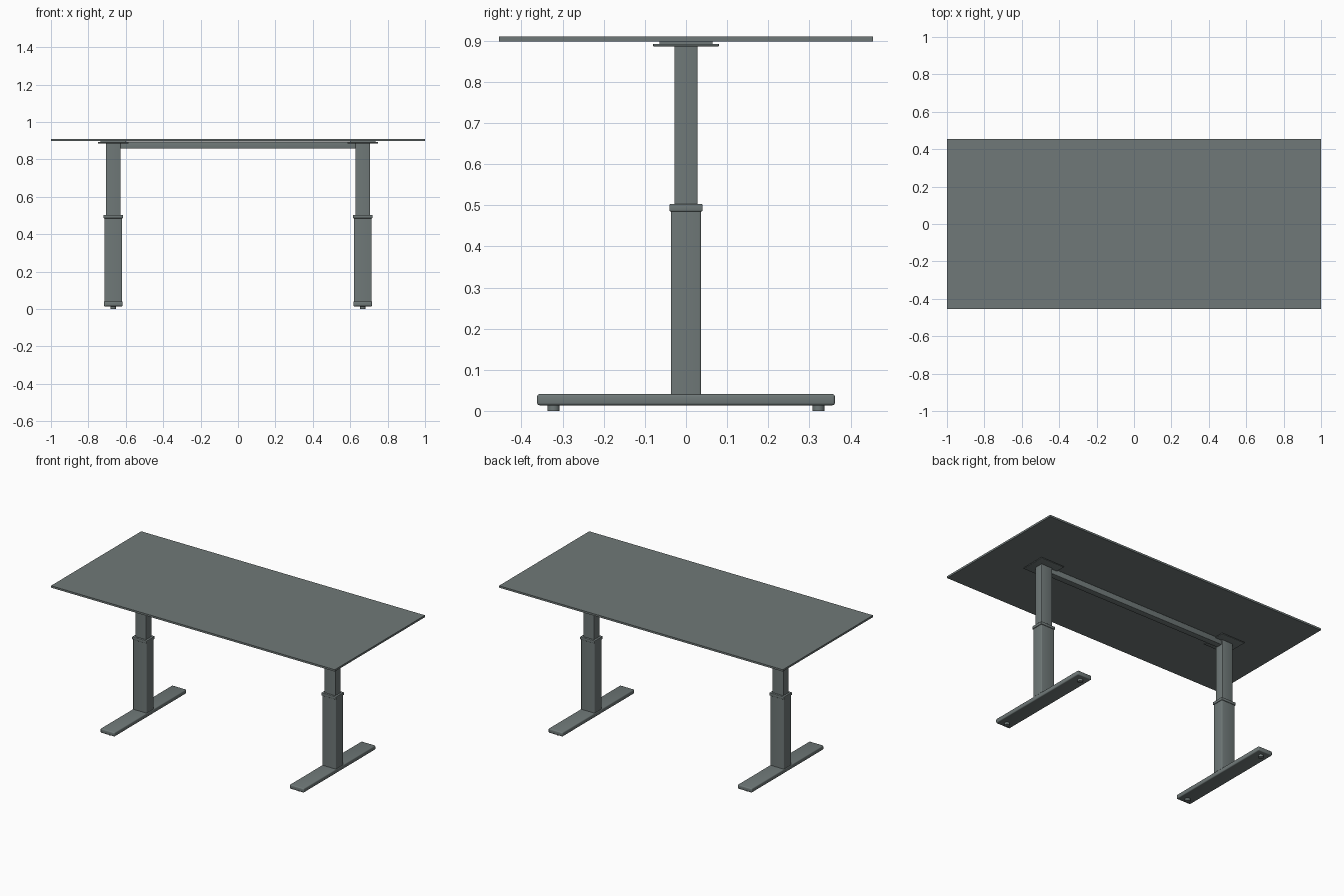
import bpy
import bmesh
from mathutils import Matrix

if "Cube" in bpy.data.objects:
    bpy.data.objects.remove(bpy.data.objects["Cube"])

grey = bpy.data.materials.new("slate grey")
grey.diffuse_color = (0.16, 0.19, 0.188, 1)
grey.use_nodes = True
grey.node_tree.nodes["Principled BSDF"].inputs["Base Color"].default_value = grey.diffuse_color


def finish(bm, name):
    mesh = bpy.data.meshes.new(name)
    bm.to_mesh(mesh)
    bm.free()
    mesh.materials.append(grey)
    obj = bpy.data.objects.new(name, mesh)
    bpy.context.collection.objects.link(obj)
    return obj


def box(name, x, width, depth, z0, z1, bevel=0.0, segments=3, upright=False):
    """Box centred on y = 0; bevels all edges, or only the upright ones."""
    bm = bmesh.new()
    bmesh.ops.create_cube(bm, size=1, matrix=Matrix.Translation((x, 0, (z0 + z1) / 2))
                          @ Matrix.Diagonal((width, depth, z1 - z0, 1)))
    if bevel:
        edges = [e for e in bm.edges if not upright
                 or abs(e.verts[0].co.z - e.verts[1].co.z) > 1e-5]
        bmesh.ops.bevel(bm, geom=edges, offset=bevel, segments=segments,
                        profile=0.5, affect='EDGES')
    obj = finish(bm, name)
    if bevel:
        bpy.ops.object.select_all(action='DESELECT')
        obj.select_set(True)
        bpy.context.view_layer.objects.active = obj
        bpy.ops.object.shade_smooth_by_angle(angle=0.6)
    return obj


def glide(name, x, y):
    bm = bmesh.new()
    bmesh.ops.create_cone(bm, cap_ends=True, segments=24, radius1=0.015, radius2=0.015,
                          depth=0.016, matrix=Matrix.Translation((x, y, 0.008)))
    obj = finish(bm, name)
    for p in obj.data.polygons:
        p.use_smooth = abs(p.normal.z) < 0.5
    for e in obj.data.edges:
        a, b = (obj.data.vertices[i].co.z for i in e.vertices)
        e.use_edge_sharp = abs(a - b) < 1e-5


# Worktop and the rail under it
box("worktop", 0, 2.0, 0.908, 0.898, 0.910)
box("cross_rail", 0, 1.27, 0.04, 0.858, 0.895, 0.003)

for side, x in (("left", -0.667), ("right", 0.667)):
    # Foot bar with two glides
    box(side + "_foot", x, 0.1, 0.724, 0.014, 0.041, 0.006)
    for end, y in (("front", -0.322), ("back", 0.322)):
        glide(f"{side}_{end}_glide", x, y)
    # Telescopic column
    box(side + "_lower_column", x, 0.096, 0.074, 0.040, 0.490, 0.005, upright=True)
    box(side + "_collar", x, 0.104, 0.081, 0.485, 0.503, 0.003)
    box(side + "_upper_column", x, 0.078, 0.057, 0.495, 0.890, 0.004, upright=True)
    # Stepped mounting plate
    box(side + "_mounting_plate", x, 0.165, 0.16, 0.886, 0.8925, 0.002)
    box(side + "_mounting_spacer", x, 0.135, 0.13, 0.892, 0.8985)
